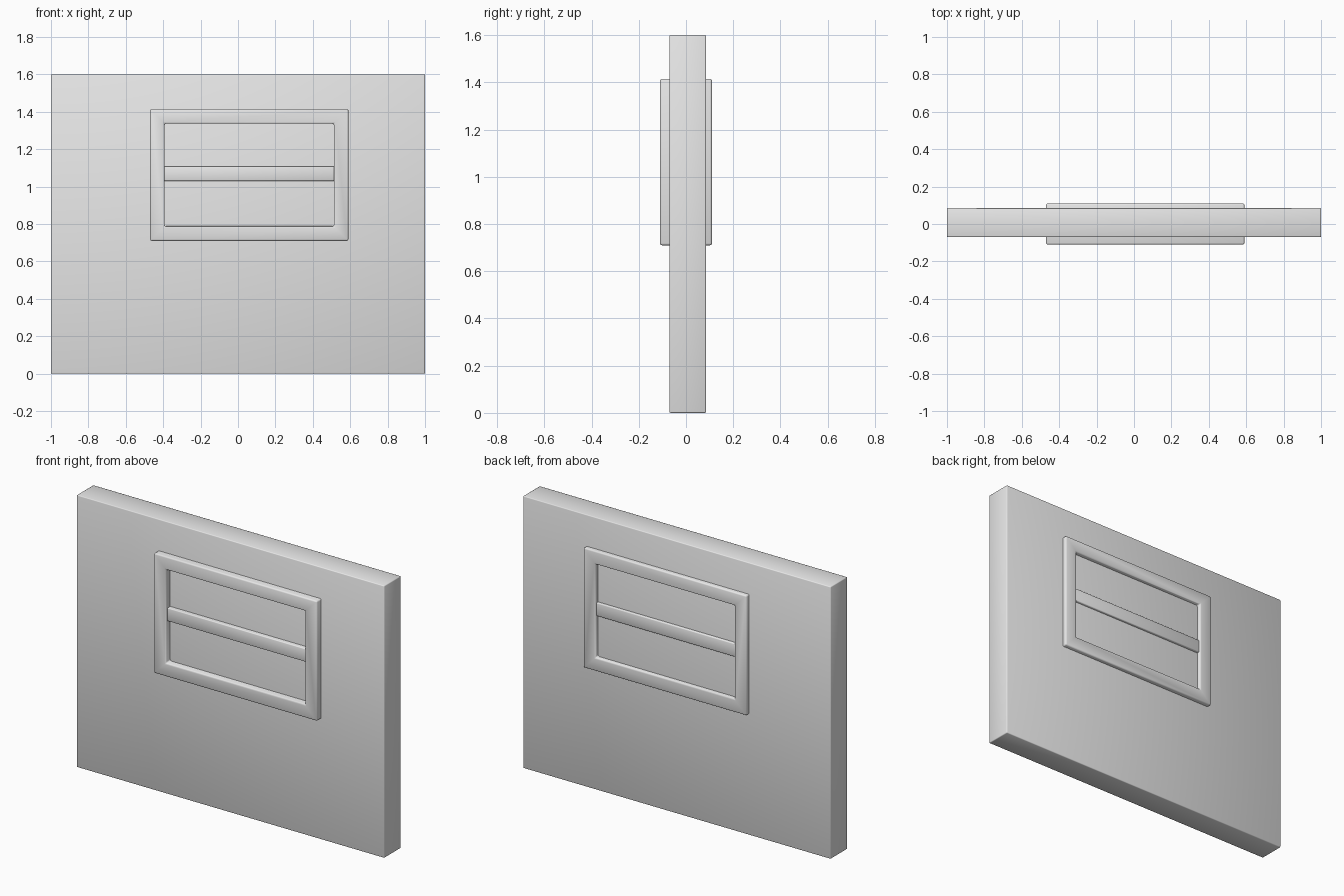
import bpy
import bmesh
import math

cube = bpy.data.objects.get("Cube")
if cube:
    bpy.data.objects.remove(cube, do_unlink=True)

GREY = (0.8, 0.8, 0.8, 1.0)
grey = bpy.data.materials.new("plain grey")
grey.use_nodes = True
grey.diffuse_color = GREY
grey.node_tree.nodes["Principled BSDF"].inputs["Base Color"].default_value = GREY


def slab(name, x, z, y, bevel, border=0):
    """Upright slab spanning x, z and y; a border width leaves a mitred frame."""
    bm = bmesh.new()

    def loop(inset):
        x0, x1, z0, z1 = x[0] + inset, x[1] - inset, z[0] + inset, z[1] - inset
        return [bm.verts.new((a, y[0], b))
                for a, b in ((x0, z0), (x1, z0), (x1, z1), (x0, z1))]

    outer = loop(0)
    if border:
        inner = loop(border)
        for i in range(4):
            j = (i + 1) % 4
            bm.faces.new((outer[i], outer[j], inner[j], inner[i]))
    else:
        bm.faces.new(outer)
    # Give the flat outline its thickness
    front = bm.faces[:]
    back = bmesh.ops.extrude_face_region(bm, geom=front, use_keep_orig=True)["geom"]
    moved = [v for v in back if isinstance(v, bmesh.types.BMVert)]
    bmesh.ops.translate(bm, verts=moved, vec=(0, y[1] - y[0], 0))
    bmesh.ops.recalc_face_normals(bm, faces=bm.faces[:])

    mesh = bpy.data.meshes.new(name)
    bm.to_mesh(mesh)
    bm.free()
    mesh.materials.append(grey)
    obj = bpy.data.objects.new(name, mesh)
    bpy.context.collection.objects.link(obj)

    # Softly rounded edges
    mod = obj.modifiers.new("rounded edges", "BEVEL")
    mod.width = bevel
    mod.segments = 2
    mod.limit_method = "ANGLE"
    mod.angle_limit = math.radians(40)
    mesh.polygons.foreach_set("use_smooth", [True] * len(mesh.polygons))
    return obj


# Wall panel
slab("wall", (-1, 1), (0, 1.6), (-0.07, 0.085), 0.005)

# Window frame standing proud on both sides
slab("window_frame", (-0.47, 0.59), (0.71, 1.415), (-0.11, 0.11), 0.008, border=0.078)

# Crossbar, slightly behind the frame faces
slab("window_crossbar", (-0.395, 0.515), (1.03, 1.108), (-0.095, 0.1), 0.005)
